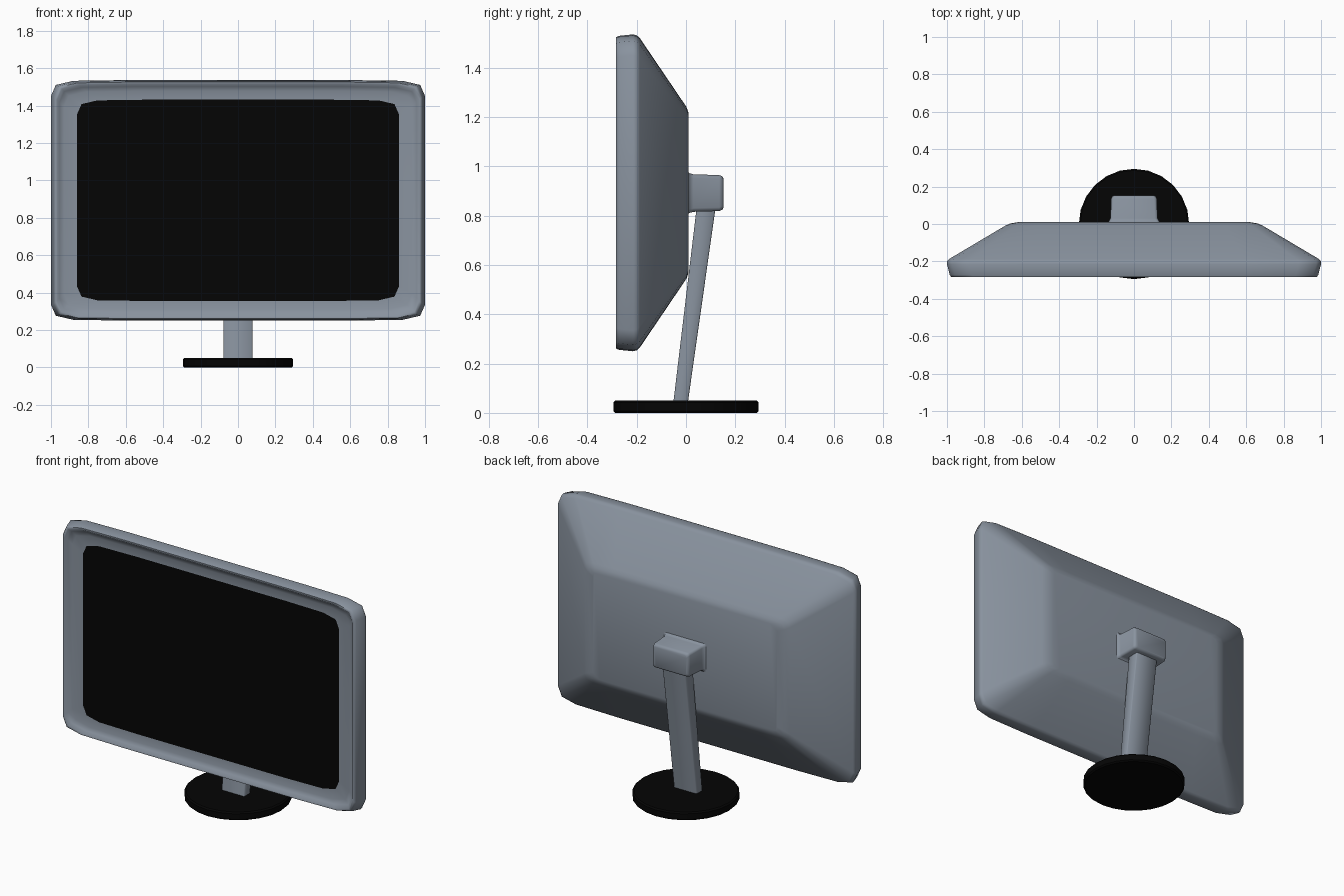
import bpy, bmesh, math

if "Cube" in bpy.data.objects:
    bpy.data.objects.remove(bpy.data.objects["Cube"])

CZ = 0.893  # height of the display centre


def colour(name, r, g, b):
    m = bpy.data.materials.new(name)
    m.diffuse_color = (r, g, b, 1)
    m.use_nodes = True
    m.node_tree.nodes["Principled BSDF"].inputs["Base Color"].default_value = m.diffuse_color
    return m


black = colour("black", 0.0015, 0.0015, 0.0015)
slate = colour("slate", 0.25, 0.29, 0.345)


def finish(name, bm, material, angle=35):
    bmesh.ops.recalc_face_normals(bm, faces=bm.faces)
    mesh = bpy.data.meshes.new(name)
    bm.to_mesh(mesh)
    bm.free()
    obj = bpy.data.objects.new(name, mesh)
    bpy.context.collection.objects.link(obj)
    mesh.materials.append(material)
    bpy.ops.object.select_all(action='DESELECT')
    obj.select_set(True)
    bpy.context.view_layer.objects.active = obj
    bpy.ops.object.shade_smooth_by_angle(angle=math.radians(angle))
    return obj


def outline(bm, y, hx, hz, k=1.0):
    """Rectangle with clipped corners in the plane at depth y."""
    q = [(hx, hz - 0.085 * k), (hx - 0.026 * k, hz - 0.026 * k),
         (hx - 0.12 * k, hz - 0.004 * k), (hx - 0.40 * k, hz)]
    pts = (q + [(-x, z) for x, z in reversed(q)]
           + [(-x, -z) for x, z in q] + [(x, -z) for x, z in reversed(q)])
    return [bm.verts.new((x, y, CZ + z)) for x, z in pts]


def loft(bm, rings):
    for a, b in zip(rings, rings[1:]):
        n = len(a)
        for i in range(n):
            j = (i + 1) % n
            bm.faces.new((a[i], a[j], b[j], b[i]))


# Display housing: back plate, sloped shell, side band, rim and recessed bezel
bm = bmesh.new()
sections = [(0.01, 0.62, 0.325, 0.4), (0.002, 0.665, 0.348, 0.45),
            (-0.01, 0.69, 0.366, 0.5), (-0.188, 0.99, 0.629, 1),
            (-0.20, 1.0, 0.639, 1), (-0.215, 1.0, 0.643, 1),
            (-0.272, 0.985, 0.637, 1), (-0.284, 0.978, 0.632, 1),
            (-0.284, 0.968, 0.622, 1), (-0.268, 0.955, 0.608, 1),
            (-0.26, 0.93, 0.585, 1), (-0.258, 0.86, 0.538, 0.9)]
rings = [outline(bm, *s) for s in sections]
loft(bm, rings)
bm.faces.new(rings[0])
finish("display_housing", bm, slate, 55)

# Screen
bm = bmesh.new()
bm.faces.new(list(reversed(outline(bm, -0.258, 0.86, 0.538, 0.9))))
finish("screen", bm, black)

# Neck mount: rounded block flaring into the back plate
bm = bmesh.new()
rings = []
for y, h, v in [(0.005, 0.150, 0.093), (0.013, 0.135, 0.081), (0.03, 0.126, 0.076),
                (0.135, 0.122, 0.073), (0.147, 0.117, 0.068), (0.152, 0.108, 0.06)]:
    c = 0.015
    pts = [(h, v - c), (h - 0.004, v - 0.004), (h - c, v)]
    pts += [(-x, z) for x, z in reversed(pts)]
    pts += [(-x, -z) for x, z in pts]
    rings.append([bm.verts.new((x, y, 0.892 + z)) for x, z in pts])
loft(bm, rings)
bm.faces.new(rings[-1])
bm.faces.new(rings[0])
finish("neck_mount", bm, slate, 60)

# Leaning stand arm
bm = bmesh.new()
arm = [[bm.verts.new((x, y, z)) for x, y in
        ((-0.077, y0), (0.077, y0), (0.077, y1), (-0.077, y1))]
       for z, y0, y1 in ((0.045, -0.051, 0.008), (0.84, 0.044, 0.121))]
loft(bm, arm)
bm.faces.new(arm[0])
bm.faces.new(arm[1])
bmesh.ops.bevel(bm, geom=[e for e in bm.edges if abs(e.verts[0].co.z - e.verts[1].co.z) > 0.1],
                offset=0.005, segments=1, affect='EDGES')
finish("stand_arm", bm, slate, 50)

# Round base
bm = bmesh.new()
bmesh.ops.create_cone(bm, cap_ends=True, segments=24, radius1=0.295, radius2=0.295, depth=0.05)
bmesh.ops.translate(bm, verts=bm.verts, vec=(0, 0, 0.025))
bmesh.ops.bevel(bm, geom=[e for e in bm.edges if abs(e.verts[0].co.z - e.verts[1].co.z) < 0.01],
                offset=0.008, segments=1, affect='EDGES')
finish("stand_base", bm, black)
